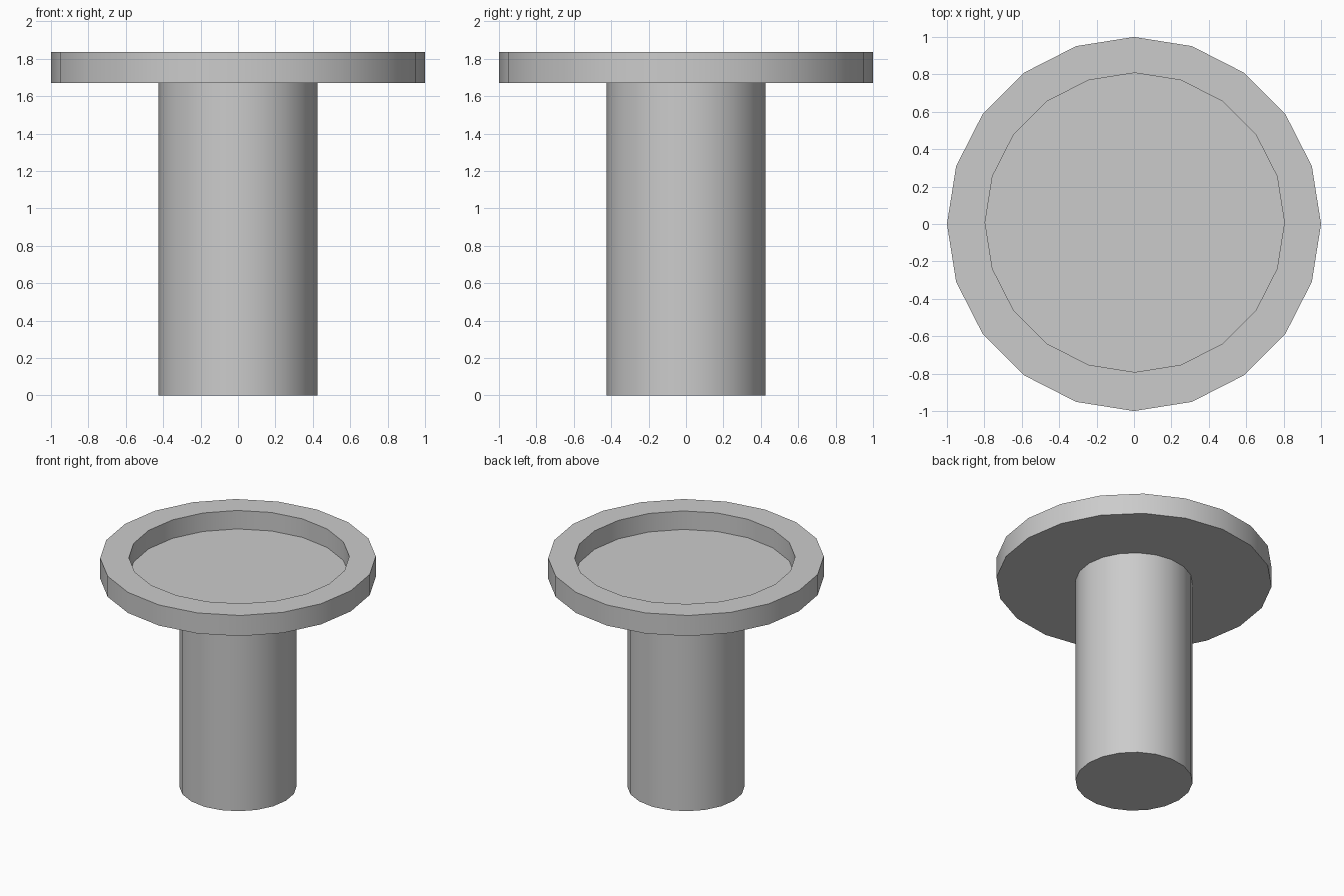
import bpy, bmesh, math
from mathutils import Vector

SIDES = 20
cube = bpy.data.objects.get("Cube")
if cube:
    bpy.data.objects.remove(cube, do_unlink=True)

# Single plain grey
grey = bpy.data.materials.new("plain_grey")
grey.use_nodes = True
colour = (0.6, 0.6, 0.6, 1)
grey.diffuse_color = colour
grey.node_tree.nodes["Principled BSDF"].inputs["Base Color"].default_value = colour


def ring(bm, radius, z, centre=(0, 0)):
    return [bm.verts.new((centre[0] + radius * math.cos(math.tau * i / SIDES),
                          centre[1] + radius * math.sin(math.tau * i / SIDES), z))
            for i in range(SIDES)]


def stacked_rings(name, rings):
    """Bridge successive rings (radius, z, centre) and cap both ends."""
    bm = bmesh.new()
    loops = [ring(bm, *r) for r in rings]
    bm.faces.new(loops[0][::-1])
    for a, b in zip(loops, loops[1:]):
        for i in range(SIDES):
            j = (i + 1) % SIDES
            bm.faces.new((a[i], a[j], b[j], b[i]))
    bm.faces.new(loops[-1])
    mesh = bpy.data.meshes.new(name)
    bm.to_mesh(mesh)
    bm.free()
    mesh.materials.append(grey)
    obj = bpy.data.objects.new(name, mesh)
    bpy.context.collection.objects.link(obj)
    bpy.ops.object.select_all(action='DESELECT')
    obj.select_set(True)
    bpy.context.view_layer.objects.active = obj
    bpy.ops.object.shade_smooth_by_angle(angle=math.radians(30))
    return obj


# Solid round stem
stacked_rings("stem", [(0.425, 0, (0, 0)), (0.425, 1.67, (0, 0))])

# Dish: outer wall, flat rim, slightly off-centre recess and its floor
recess = (0.004, 0.008)
stacked_rings("dish", [(1, 1.67, (0, 0)), (1, 1.835, (0, 0)),
                       (0.8, 1.835, recess), (0.8, 1.687, recess)])
